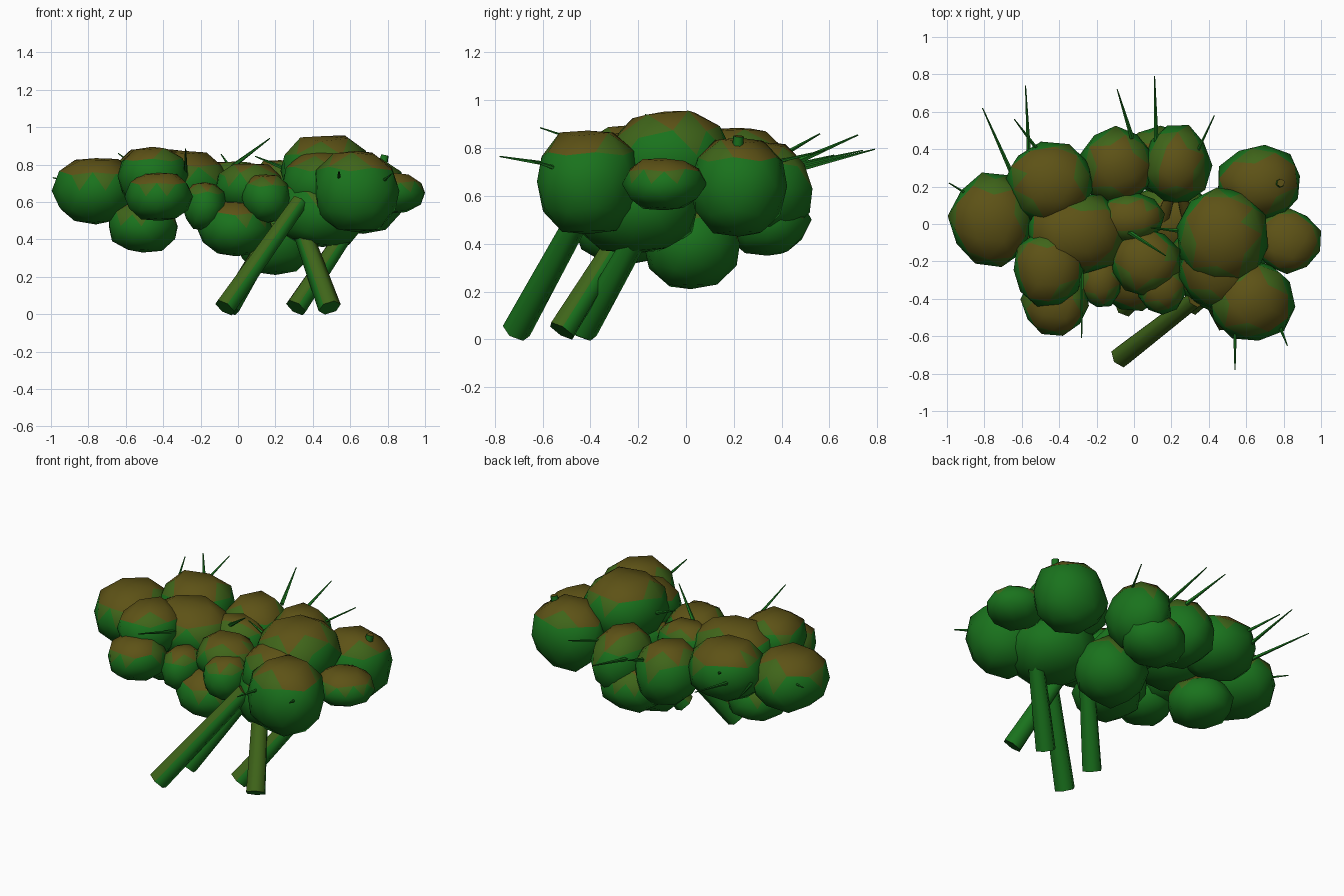
import bpy, bmesh, math, random
from mathutils import Vector, Matrix

if "Cube" in bpy.data.objects:
    bpy.data.objects.remove(bpy.data.objects["Cube"])

random.seed(4)


def material(name, rgb):
    m = bpy.data.materials.new(name)
    m.diffuse_color = (*rgb, 1)
    m.use_nodes = True
    m.node_tree.nodes["Principled BSDF"].inputs["Base Color"].default_value = m.diffuse_color
    return m


MATS = [material("leaf_green", (0.01, 0.17, 0.012)),
        material("olive", (0.05, 0.13, 0.01)),
        material("brown_top", (0.11, 0.085, 0.008))]


def finish(bm, name, all_green=False):
    # Upward faces are brown, blending through olive to green sides
    bm.normal_update()
    for f in bm.faces:
        z = 0 if all_green else f.normal.z
        f.material_index = 2 if z > 0.72 else 1 if z > 0.4 else 0
        f.smooth = True
    me = bpy.data.meshes.new(name)
    bm.to_mesh(me)
    bm.free()
    for m in MATS:
        me.materials.append(m)
    ob = bpy.data.objects.new(name, me)
    bpy.context.collection.objects.link(ob)
    return ob


def clump(name, centre, radii, tilt=0):
    bm = bmesh.new()
    bmesh.ops.create_icosphere(bm, subdivisions=2, radius=1.0)
    spin = Matrix.Rotation(random.uniform(0, math.tau), 3, 'Z')
    lean = Matrix.Rotation(tilt, 3, 'X')
    for v in bm.verts:
        p = spin @ v.co * random.uniform(0.96, 1.06)
        # flattened top and bottom
        p.z = max(-1, min(0.97, p.z * 1.06))
        v.co = Vector(centre) + lean @ Vector([a * b for a, b in zip(p, radii)])
    finish(bm, name)


def rod(name, a, b, r1, r2, sides, all_green=False):
    a, b = Vector(a), Vector(b)
    bm = bmesh.new()
    bmesh.ops.create_cone(bm, cap_ends=True, segments=sides, radius1=r1,
                          radius2=r2, depth=(b - a).length)
    rot = (b - a).to_track_quat('Z', 'Y').to_matrix().to_4x4()
    bm.transform(Matrix.Translation((a + b) / 2) @ rot)
    ob = finish(bm, name, all_green)
    ob.data.set_sharp_from_angle(angle=math.radians(62))


# Foliage clumps: centre, radii, optional forward/back tilt
CLUMPS = [
    ((-.76, .02, .66), (.225, .25, .18)),
    ((-.45, .22, .71), (.24, .22, .18)),
    ((-.31, -.05, .71), (.27, .22, .17)),
    ((-.46, -.24, .74), (.19, .20, .16)),
    ((-.42, -.42, .63), (.18, .18, .13)),
    ((-.51, -.01, .47), (.19, .20, .14)),
    ((-.09, .31, .63), (.20, .21, .19)),
    ((.23, .32, .63), (.18, .21, .20)),
    ((.14, .34, .50), (.20, .18, .15)),
    ((-.02, .03, .68), (.18, .14, .14)),
    ((.06, -.20, .68), (.19, .18, .13)),
    ((.15, -.33, .62), (.13, .16, .13)),
    ((-.18, -.30, .58), (.12, .15, .13)),
    ((-.01, -.26, .46), (.20, .21, .15)),
    ((.20, .02, .40), (.22, .21, .19)),
    ((.45, -.21, .56), (.26, .27, .20)),
    ((.47, -.07, .76), (.25, .27, .20), .1),
    ((.45, -.22, .70), (.22, .24, .18), .1),
    ((.63, -.41, .66), (.23, .22, .22)),
    ((.67, .22, .64), (.23, .20, .21)),
    ((.82, -.09, .65), (.18, .17, .11)),
]
for i, args in enumerate(CLUMPS):
    clump(f"foliage_clump_{i + 1}", *args)

# Leaning trunks: foot, top
TRUNKS = [
    ((-.07, -.71, .035), (.33, -.40, .60)),
    ((-.05, -.44, .035), (.20, -.19, .46)),
    ((.31, -.43, .035), (.58, -.20, .44)),
    ((.49, -.52, .035), (.33, -.24, .48)),
]
for i, (a, b) in enumerate(TRUNKS):
    rod(f"trunk_{i + 1}", a, b, .062, .05, 6)

# Inner branches meeting in the hollow
rod("inner_branch_left", (.13, -.04, .50), (.21, .20, .68), .045, .025, 6)
rod("inner_branch_right", (.31, -.04, .50), (.24, .20, .68), .045, .025, 6)

# Thin twigs: base, tip
TWIGS = [
    ((-.78, .09, .68), (-.99, .22, .73)),
    ((-.64, .24, .68), (-.81, .62, .77)),
    ((-.56, .34, .70), (-.58, .74, .79)),
    ((-.48, .35, .74), (-.64, .56, .86)),
    ((-.01, .46, .74), (-.09, .72, .855)),
    ((.12, .43, .70), (.11, .79, .795)),
    ((.25, .20, .70), (.43, .58, .79)),
    ((-.28, -.18, .74), (-.28, -.61, .885)),
    ((.54, -.50, .72), (.54, -.78, .765)),
    ((.76, -.50, .70), (.82, -.65, .75)),
    ((-.03, -.04, .79), (.17, -.17, .94)),
    ((.27, -.04, .77), (.09, -.02, .845)),
]
for i, (a, b) in enumerate(TWIGS):
    rod(f"twig_{i + 1}", a, b, .013, .003, 5, True)

# Short stub on the right clump
rod("twig_stub", (.76, .21, .72), (.785, .22, .85), .03, .022, 6)
